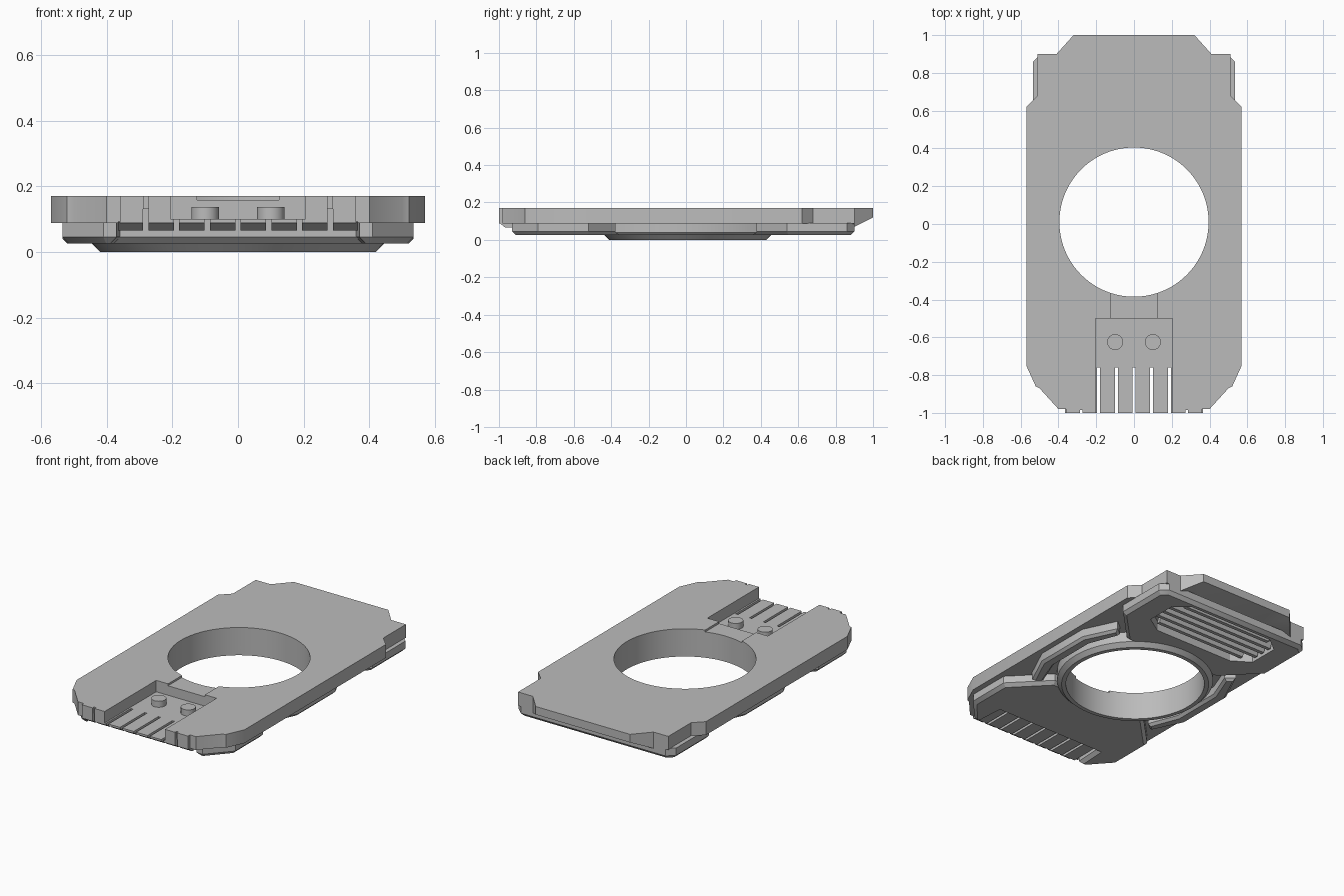
import bpy, bmesh, math
from mathutils import Matrix

if "Cube" in bpy.data.objects:
    bpy.data.objects.remove(bpy.data.objects["Cube"])

grey = bpy.data.materials.new("plain grey")
grey.use_nodes = True
grey.diffuse_color = (0.5, 0.5, 0.5, 1)
grey.node_tree.nodes["Principled BSDF"].inputs["Base Color"].default_value = (0.5, 0.5, 0.5, 1)
HOLE_Y, HOLE_R = 0.01, 0.395


def finish(name, bm):
    bmesh.ops.recalc_face_normals(bm, faces=bm.faces)
    mesh = bpy.data.meshes.new(name)
    bm.to_mesh(mesh)
    bm.free()
    obj = bpy.data.objects.new(name, mesh)
    bpy.context.collection.objects.link(obj)
    mesh.materials.append(grey)
    return obj


def prism(name, outline, low, high, chamfer=0, along_x=False):
    """Extrude an outline along z, or a (y, z) profile along x."""
    bm = bmesh.new()
    place = (lambda a, b: (low, a, b)) if along_x else (lambda a, b: (a, b, low))
    face = bm.faces.new([bm.verts.new(place(a, b)) for a, b in outline])
    out = bmesh.ops.extrude_face_region(bm, geom=[face])
    top = [v for v in out["geom"] if isinstance(v, bmesh.types.BMVert)]
    shift = (high - low, 0, 0) if along_x else (0, 0, high - low)
    bmesh.ops.translate(bm, verts=top, vec=shift)
    if chamfer:
        rim = [e for e in bm.edges if all(abs(v.co.z - low) < 1e-5 for v in e.verts)]
        bmesh.ops.bevel(bm, geom=rim, offset=chamfer, segments=1, affect='EDGES')
    return finish(name, bm)


def mirrored(half):
    return half + [(-x, y) for x, y in reversed(half)]


def box(name, x0, x1, y0, y1, z0, z1):
    return prism(name, [(x0, y0), (x1, y0), (x1, y1), (x0, y1)], z0, z1)


def cone(name, x, y, r_low, r_high, z0, z1, sides=96):
    bm = bmesh.new()
    bmesh.ops.create_cone(bm, cap_ends=True, segments=sides, radius1=r_low, radius2=r_high,
                          depth=z1 - z0, matrix=Matrix.Translation((x, y, (z0 + z1) / 2)))
    return finish(name, bm)


def cut(obj, cutters):
    for cutter in cutters:
        mod = obj.modifiers.new("cut", 'BOOLEAN')
        mod.operation, mod.solver, mod.object = 'DIFFERENCE', 'EXACT', cutter
        bpy.context.view_layer.objects.active = obj
        bpy.ops.object.modifier_apply(modifier=mod.name)


# Main plate
plate = prism("main_plate", mirrored([
    (0.36, -1), (0.36, -0.98), (0.40, -0.98), (0.50, -0.87), (0.52, -0.86), (0.57, -0.75),
    (0.57, 0.62), (0.51, 0.68), (0.51, 0.9), (0.41, 0.9), (0.32, 1)]), 0.088, 0.17)

# Underside blocks at the front and the back
front_block = prism("front_underside_block", mirrored([
    (0.36, -0.76), (0.37, -0.93), (0.41, -0.93), (0.535, -0.79),
    (0.535, -0.52), (0.33, -0.31)]), 0.025, 0.09, 0.02)
back_block = prism("back_underside_block", mirrored([
    (0.33, 0.33), (0.535, 0.54), (0.535, 0.86), (0.49, 0.9)]), 0.025, 0.09, 0.02)

# Side ribs
ribs = []
for name, s in (("left", 1), ("right", -1)):
    ribs.append(prism(name + "_side_rib", [(s * x, y) for x, y in (
        (0.44, -0.38), (0.535, -0.18), (0.535, 0.18), (0.44, 0.38),
        (0.39, 0.34), (0.46, 0.16), (0.46, -0.16), (0.39, -0.34))], 0.025, 0.09, 0.015))

# Ring around the opening
ring = cone("ring", 0, HOLE_Y, 0.445, 0.445, 0.025, 0.09)
ring_lip = cone("ring_lip", 0, HOLE_Y, 0.42, 0.445, 0, 0.025)

# Contact fingers under the front edge
fingers = prism("contact_fingers", [(-1, 0.092), (-0.965, 0.065), (-0.7, 0.065), (-0.7, 0.092)],
                -0.365, 0.365, along_x=True)

# Cutters
hole = cone("hole_cutter", 0, HOLE_Y, HOLE_R, HOLE_R, -0.1, 0.3)
pocket = box("pocket_cutter", -0.205, 0.205, -1.1, -0.5, 0.1, 0.3)
shallow = box("shallow_cutter", -0.125, 0.125, -0.51, -0.2, 0.158, 0.3)
vent = prism("vent_cutter", mirrored([(0.27, 0.53), (0.38, 0.6), (0.38, 0.79), (0.29, 0.86)]),
             -0.1, 0.088)
slits = [box("slit_cutter", x - 0.008, x + 0.008, -1.1, -0.76, -0.1, 0.13)
         for x in [i * 0.0935 for i in range(-3, 4)]]
notches = [box("notch_cutter", x - 0.007, x + 0.007, -1.1, -0.985, -0.1, 0.3)
           for x in (-0.28, 0.28)]
helpers = [hole, pocket, shallow, vent] + slits + notches

cut(plate, [hole, pocket, shallow] + slits + notches)
cut(fingers, slits)
cut(back_block, [hole, vent])
for part in [front_block, ring, ring_lip] + ribs:
    cut(part, [hole])
for helper in helpers:
    bpy.data.objects.remove(helper)

# Sloped back edge
bm = bmesh.new()
bm.from_mesh(plate.data)
for v in bm.verts:
    if v.co.y > 0.99 and v.co.z < 0.1:
        v.co.z = 0.12
    elif v.co.y > 0.89 and abs(v.co.x) < 0.45 and v.co.z < 0.1:
        v.co.z = 0.07
bmesh.ops.triangulate(bm, faces=[f for f in bm.faces if f.normal.z < -0.5])
bm.to_mesh(plate.data)
bm.free()

# Slanted vent bars
for i in range(5):
    y = 0.575 + i * 0.058
    half = 0.37 if 0 < i < 4 else 0.31
    prism("vent_bar_%d" % (i + 1), [(y, 0.035), (y + 0.022, 0.035), (y + 0.04, 0.09),
                                   (y + 0.018, 0.09)], -half, half, along_x=True)

# Locating pins in the pocket
for name, x in (("left", 0.1), ("right", -0.1)):
    cone(name + "_pin", x, -0.625, 0.042, 0.042, 0.095, 0.137, 32)

# Crisp edges with smooth round walls
bpy.ops.object.select_all(action='DESELECT')
for obj in bpy.context.collection.objects:
    if obj.type == 'MESH' and grey.name in obj.data.materials:
        obj.select_set(True)
        bpy.context.view_layer.objects.active = obj
bpy.ops.object.shade_smooth_by_angle(angle=math.radians(30))
